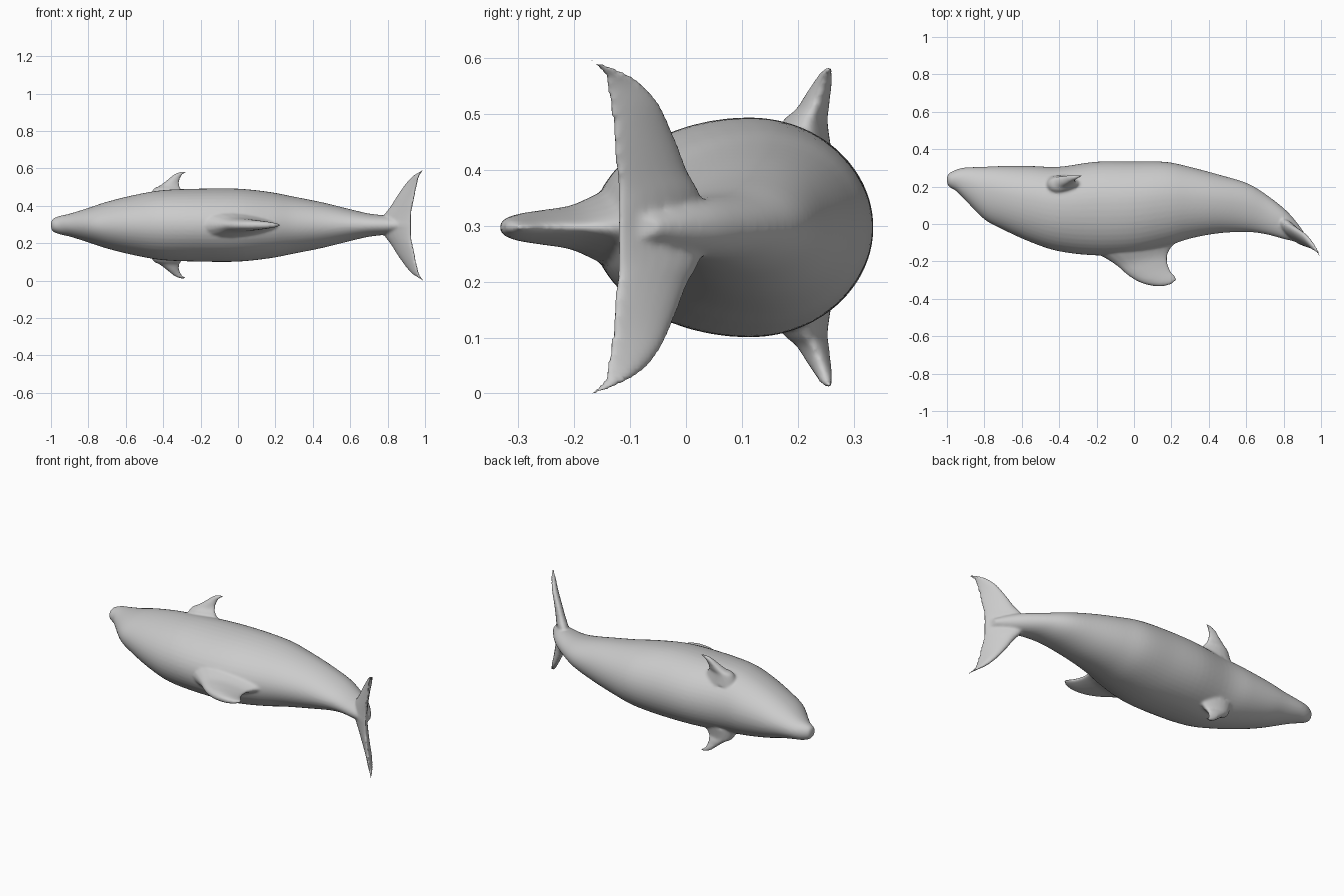
import bpy, bmesh
from math import sin, cos, pi
from mathutils import Vector

if "Cube" in bpy.data.objects:
    bpy.data.objects.remove(bpy.data.objects["Cube"])

ZC = 0.297  # height of the symmetry plane


def spline(rows, steps):
    """Catmull-Rom resampling of rows of numbers."""
    rows = [Vector(r) for r in rows]
    out = []
    for i in range(len(rows) - 1):
        a, b = rows[max(i - 1, 0)], rows[i]
        c, d = rows[i + 1], rows[min(i + 2, len(rows) - 1)]
        for k in range(steps):
            t = k / steps
            out.append(b + (c - a) * (t / 2) + (a * 2 - b * 5 + c * 4 - d) * (t * t / 2)
                       + (b * 3 - a - c * 3 + d) * (t ** 3 / 2))
    return out + [rows[-1]]


def loft(name, rings):
    """Closed skin over a list of equal-sized point rings."""
    bm = bmesh.new()
    vs = [[bm.verts.new(p) for p in r] for r in rings]
    n = len(vs[0])
    for r, q in zip(vs, vs[1:]):
        for i in range(n):
            bm.faces.new((r[i], r[(i + 1) % n], q[(i + 1) % n], q[i]))
    bm.faces.new(vs[0][::-1])
    bm.faces.new(vs[-1])
    bmesh.ops.recalc_face_normals(bm, faces=bm.faces)
    me = bpy.data.meshes.new(name)
    bm.to_mesh(me)
    bm.free()
    ob = bpy.data.objects.new(name, me)
    bpy.context.collection.objects.link(ob)
    return ob


def fin(name, rows, side=1, thick_axis=None, n=20):
    """Fin from rows of leading xy, offset, trailing xy, half thickness."""
    rings = []
    for lx, ly, s, tx, ty, h in spline(rows, 4):
        le, te = Vector((lx, ly, ZC + side * s)), Vector((tx, ty, ZC + side * s))
        chord = te - le
        thick = thick_axis or Vector((-chord.y, chord.x, 0)).normalized()
        ring = []
        for i in range(n):
            a = 2 * pi * i / n
            u = (1 - cos(a)) / 2
            ring.append(le + chord * u + thick * (max(h, .002) * sin(a) * (1.15 - 0.6 * u)))
        rings.append(ring)
    return loft(name, rings)


# Body stations: x, belly y, back y, half width
stations = [
    (-1.0, .250, .225, .012), (-.99, .27, .20, .034), (-.95, .291, .175, .050),
    (-.9, .302, .125, .061), (-.8, .306, .025, .092), (-.7, .31, -.03, .125),
    (-.55, .31, -.098, .162), (-.4, .306, -.146, .187), (-.2, .333, -.168, .195),
    (0, .334, -.16, .195), (.17, .332, -.12, .177), (.3, .305, -.078, .152),
    (.45, .265, -.05, .122), (.6, .22, -.043, .085), (.7, .162, -.054, .062),
    (.8, .085, -.08, .050), (.86, .022, -.095, .036), (.91, -.045, -.112, .018)]
rings = []
for x, top, bot, w in spline(stations, 5):
    mid = bot + 0.56 * (top - bot)
    ring = []
    for i in range(48):
        a = 2 * pi * i / 48
        s = sin(a)
        ring.append(Vector((x, mid + s * ((top - mid) if s > 0 else (mid - bot)), ZC + w * cos(a))))
    rings.append(ring)
parts = [loft("body", rings)]

# Dorsal fin, thick along z
dorsal = [
    (-.25, -.13, 0, .28, -.05, .10), (-.15, -.185, 0, .205, -.12, .065),
    (-.09, -.225, 0, .18, -.17, .044), (-.03, -.277, 0, .183, -.215, .035),
    (.03, -.312, 0, .197, -.25, .029), (.09, -.330, 0, .213, -.27, .023),
    (.15, -.334, 0, .225, -.285, .016), (.2, -.322, 0, .231, -.295, .008)]
parts.append(fin("dorsal_fin", dorsal, 1, Vector((0, 0, 1))))

# Flippers and flukes, one per side
flipper = [
    (-.48, .20, .13, -.26, .21, .065), (-.455, .212, .19, -.30, .215, .045),
    (-.42, .225, .21, -.312, .228, .034), (-.38, .235, .24, -.312, .24, .025),
    (-.35, .245, .265, -.30, .25, .018), (-.325, .25, .28, -.28, .255, .012),
    (-.30, .257, .287, -.27, .26, .006)]
fluke = [
    (.75, .03, -.01, .925, -.12, .036), (.79, .02, .06, .925, -.12, .033),
    (.82, 0, .10, .933, -.125, .028), (.857, -.022, .16, .945, -.13, .023),
    (.9, -.048, .22, .957, -.137, .018), (.935, -.082, .26, .967, -.145, .013),
    (.965, -.115, .28, .978, -.155, .009), (.993, -.172, .302, .997, -.180, .005)]
for side, label in ((1, "upper"), (-1, "lower")):
    parts.append(fin(label + "_flipper", flipper, side))
    parts.append(fin(label + "_fluke", fluke, side))

# Fuse the parts into one skin and soften the joins
bpy.ops.object.select_all(action='DESELECT')
for p in parts:
    p.select_set(True)
body = parts[0]
bpy.context.view_layer.objects.active = body
bpy.ops.object.join()
body.name = "body_with_fins"
rm = body.modifiers.new("fuse", 'REMESH')
rm.mode = 'VOXEL'
rm.voxel_size = 0.007
sm = body.modifiers.new("soften", 'SMOOTH')
sm.factor = 0.5
sm.iterations = 8
for m in ("fuse", "soften"):
    bpy.ops.object.modifier_apply(modifier=m)
bpy.ops.object.shade_smooth()
# Rest the lowest fluke tip on the ground
low = min(v.co.z for v in body.data.vertices)
for v in body.data.vertices:
    v.co.z -= low
